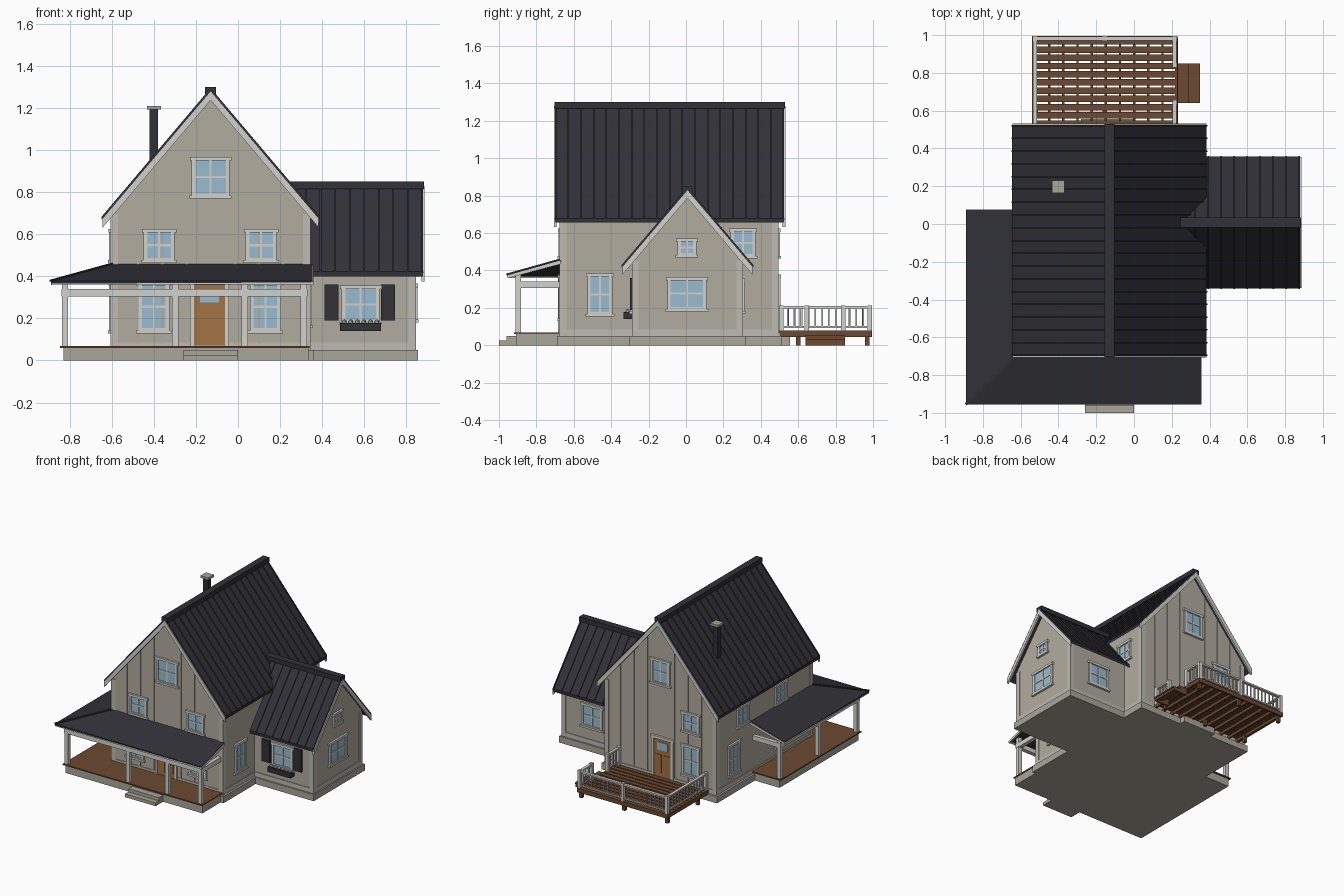
import bpy, bmesh, math
from mathutils import Matrix, Vector

if "Cube" in bpy.data.objects:
    bpy.data.objects.remove(bpy.data.objects["Cube"])


def paint(name, *rgb):
    col = [(c / 255) ** 2.2 for c in rgb] + [1]
    m = bpy.data.materials.new(name)
    m.use_nodes = True
    m.diffuse_color = col
    m.node_tree.nodes["Principled BSDF"].inputs["Base Color"].default_value = col
    return m


WALL = paint("warm grey siding", 176, 171, 158)
BOARD = paint("pale corner board", 188, 185, 176)
TRIM = paint("off white trim", 208, 208, 203)
STONE = paint("foundation stone", 168, 164, 152)
ROOF = paint("charcoal metal roof", 52, 52, 58)
GLASS = paint("pale blue glass", 152, 187, 207)
DOOR = paint("honey wood door", 160, 115, 68)
DECK = paint("brown decking", 108, 74, 52)


def finish(name, bm, mat):
    bmesh.ops.recalc_face_normals(bm, faces=bm.faces)
    me = bpy.data.meshes.new(name)
    bm.to_mesh(me)
    bm.free()
    me.materials.append(mat)
    ob = bpy.data.objects.new(name, me)
    bpy.context.collection.objects.link(ob)
    return ob


def boxes(name, mat, spans, M=Matrix()):
    """One object from boxes given as x0, x1, y0, y1, z0, z1."""
    bm = bmesh.new()
    for x0, x1, y0, y1, z0, z1 in spans:
        mid = Vector((x0 + x1, y0 + y1, z0 + z1)) / 2
        bmesh.ops.create_cube(bm, size=1, matrix=M @ Matrix.Translation(mid)
                              @ Matrix.Diagonal((x1 - x0, y1 - y0, z1 - z0, 1)))
    return finish(name, bm, mat)


def prisms(name, mat, items, M=Matrix()):
    """Extrude x-z profiles along y; items are (profile, y0, y1)."""
    bm = bmesh.new()
    for prof, y0, y1 in items:
        face = bm.faces.new([bm.verts.new(M @ Vector((x, y0, z))) for x, z in prof])
        out = bmesh.ops.extrude_face_region(bm, geom=[face])["geom"]
        shift = M.to_3x3() @ Vector((0, y1 - y0, 0))
        bmesh.ops.translate(bm, vec=shift, verts=[v for v in out if isinstance(v, bmesh.types.BMVert)])
    return finish(name, bm, mat)


def facing(x, y, turn=0):
    return Matrix.Translation((x, y, 0)) @ Matrix.Rotation(math.radians(turn), 4, "Z")


SLOPE = 1.18


def chevron(run, top, depth):
    low = top - run * SLOPE
    return [(-run, low), (0, top), (run, low), (run, low - depth), (0, top - depth), (-run, low - depth)]


def gable_house(name, M, half, run, wall, roof, top):
    """Walls, ribbed roof, ridge cap and barge boards; ridge along local y."""
    apex = top - 0.015
    eave = apex - half * SLOPE
    prisms(name + "_walls", WALL, [([(-half, 0.04), (half, 0.04), (half, eave), (0, apex), (-half, eave)], *wall)], M)
    y0, y1 = roof
    prisms(name + "_roof", ROOF, [(chevron(run, top, 0.022), y0, y1)], M)
    count = round((y1 - y0) / 0.067)
    step = (y1 - y0 - 0.008) / count
    prisms(name + "_roof_seams", ROOF, [(chevron(run + 0.003, top + 0.01, 0.012), y0 + i * step, y0 + i * step + 0.008)
                                        for i in range(count + 1)], M)
    boxes(name + "_ridge_cap", ROOF, [(-0.026, 0.026, y0 - 0.004, y1 + 0.004, top - 0.02, top + 0.015)], M)
    ends = [(chevron(run - 0.002, top - 0.006, 0.042), y0 - 0.006, y0 + 0.008)]
    if name == "main":
        ends.append((ends[0][0], y1 - 0.008, y1 + 0.006))
    prisms(name + "_barge_boards", TRIM, ends, M)
    # corner boards and skirting
    a, b = wall
    t, w = 0.005, 0.03
    boxes(name + "_corner_boards", BOARD,
          [(s * half - (w if s > 0 else t), s * half + (t if s > 0 else w), y - (t if y == a else w),
            y + (w if y == a else t), 0.05, eave - 0.02) for s in (-1, 1) for y in (a, b)], M)
    boxes(name + "_skirting", BOARD, [(-half - t, half + t, a - t, b + t, 0.05, 0.085)], M)


main = facing(-0.13, 0)
wing = facing(0, 0.008, 90)
gable_house("main", main, 0.47, 0.515, (-0.67, 0.49), (-0.70, 0.525), 1.285)
gable_house("wing", wing, 0.293, 0.35, (-0.84, -0.3), (-0.88, -0.25), 0.835)

# vertical battens on the two main gables
battens = []
for i in (-3, -2, -1, 1, 2, 3):
    x = i * 0.115
    for y in (-0.67, 0.49):
        battens.append((x - 0.005, x + 0.005, y - 0.005, y + 0.005, 0.08, 1.25 - abs(x) * SLOPE))
boxes("gable_battens", WALL, battens, main)

# foundations and steps
boxes("foundation", STONE, [(-0.62, 0.36, -0.69, 0.51, 0, 0.05), (0.3, 0.855, -0.302, 0.318, 0, 0.05),
                            (-0.83, 0.335, -0.91, -0.6, 0, 0.06), (-0.83, -0.55, -0.91, 0.05, 0, 0.06),
                            (-0.28, 0, 0.5, 0.555, 0, 0.05)])
boxes("front_steps", STONE, [(-0.26, 0, -1, -0.9, 0, 0.025), (-0.26, 0, -0.96, -0.9, 0, 0.05)])


def window(name, M, w, z0, z1):
    """Glazed window on a wall whose outside is local -y."""
    h, f, d = w / 2, 0.018, -0.012
    mid = (z0 + z1) / 2
    boxes(name + "_glass", GLASS, [(-h + 0.005, h - 0.005, -0.005, 0.005, z0, z1)], M)
    boxes(name + "_frame", TRIM, [
        (-h, -h + f, d, 0, z0, z1), (h - f, h, d, 0, z0, z1), (-h, h, d, 0, z0, z0 + f),
        (-h - 0.01, h + 0.01, d - 0.005, 0, z0 - 0.006, z0 + 0.008),
        (-h - 0.008, h + 0.008, d - 0.003, 0, z1 - f, z1),
        (-0.005, 0.005, -0.009, 0, z0, z1), (-h, h, -0.009, 0, mid - 0.005, mid + 0.005)], M)


def door(name, M):
    boxes(name + "_leaf", DOOR, [(-0.075, 0.075, -0.008, 0, 0.07, 0.36)], M)
    boxes(name + "_panels", DOOR, [(s - 0.025, s + 0.025, -0.012, 0, 0.1, 0.24) for s in (-0.035, 0.035)], M)
    boxes(name + "_glass", GLASS, [(-0.045, 0.045, -0.012, 0, 0.275, 0.335)], M)
    boxes(name + "_frame", TRIM, [(-0.092, -0.073, -0.015, 0, 0.065, 0.375), (0.073, 0.092, -0.015, 0, 0.065, 0.375),
                                  (-0.098, 0.098, -0.017, 0, 0.358, 0.378)], M)


FRONT, BACK, LEFT, RIGHT = -0.67, 0.49, 0.34, -0.60
LOW, HIGH = (0.135, 0.375), (0.47, 0.625)
window("front_gable_window", facing(-0.13, FRONT), 0.18, 0.775, 0.968)
window("back_gable_window", facing(-0.13, BACK, 180), 0.16, 0.775, 0.968)
for side, x in (("right", -0.375), ("left", 0.11)):
    window("front_upper_" + side, facing(x, FRONT), 0.148, *HIGH)
for side, x in (("right", -0.4), ("left", 0.13)):
    window("front_lower_" + side, facing(x, FRONT), 0.148, *LOW)
window("back_upper", facing(-0.387, BACK, 180), 0.148, *HIGH)
window("back_lower", facing(-0.387, BACK, 180), 0.148, *LOW)
window("left_lower", facing(LEFT, -0.46, 90), 0.135, 0.16, 0.385)
window("left_upper", facing(LEFT, 0.305, 90), 0.135, *HIGH)
for y in (0.17, -0.29):
    window("right_upper", facing(RIGHT, y, -90), 0.135, *HIGH)
for y in (0.28, -0.29):
    window("right_lower", facing(RIGHT, y, -90), 0.135, *LOW)
window("wing_front", facing(0.583, -0.285), 0.18, 0.175, 0.357)
window("wing_back", facing(0.583, 0.301, 180), 0.18, 0.175, 0.357)
window("wing_side", facing(0.84, 0.005, 90), 0.21, 0.187, 0.365)
window("wing_attic", facing(0.84, 0.005, 90), 0.1, 0.475, 0.572)
door("front_door", facing(-0.135, FRONT))
door("back_door", facing(-0.15, BACK, 180))

# shutters and flower box
boxes("shutters", ROOF, [(0.41, 0.478, -0.3, -0.28, 0.19, 0.36), (0.68, 0.747, -0.3, -0.28, 0.19, 0.36)])
boxes("flower_box", ROOF, [(0.485, 0.68, -0.335, -0.285, 0.14, 0.178)])
bm = bmesh.new()
for i in range(6):
    bmesh.ops.create_icosphere(bm, subdivisions=1, radius=0.013,
                               matrix=Matrix.Translation((0.505 + i * 0.031, -0.312, 0.182)))
finish("flowers", bm, TRIM)

# chimney
boxes("chimney", ROOF, [(-0.42, -0.38, 0.177, 0.217, 0.85, 1.195)])
boxes("chimney_cap", STONE, [(-0.433, -0.367, 0.164, 0.23, 1.192, 1.21)])

# wrap-around porch
boxes("porch_floor", DECK, [(-0.845, 0.34, -0.92, -0.66, 0.06, 0.069), (-0.845, -0.59, -0.92, 0.06, 0.06, 0.069)])
EAVE, TOP = 0.378, 0.458
spots = [(-0.89, -0.955, EAVE), (0.355, -0.955, EAVE), (0.355, FRONT, TOP), (RIGHT, FRONT, TOP),
         (RIGHT, 0.075, TOP), (-0.89, 0.075, EAVE)]
bm = bmesh.new()
v = [bm.verts.new(p) for p in spots]
bm.faces.new(v[:4])
bm.faces.new((v[0], v[3], v[4], v[5]))
solid = finish("porch_roof", bm, ROOF).modifiers.new("thickness", "SOLIDIFY")
solid.thickness, solid.offset = 0.012, -1
boxes("porch_eave_trim", TRIM, [(-0.885, 0.352, -0.953, -0.943, 0.36, 0.373), (-0.888, -0.878, -0.95, 0.072, 0.36, 0.373)])
prisms("porch_right_rake", TRIM, [([(-0.89, 0.374), (RIGHT, 0.454), (RIGHT, 0.434), (-0.89, 0.358)], 0.066, 0.078)])
prisms("porch_left_rake", TRIM, [([(-0.955, 0.374), (FRONT, 0.454), (FRONT, 0.434), (-0.955, 0.358)], -0.358, -0.346)],
       facing(0, 0, 90))
spine = [Vector(spots[0]), Vector(spots[3])]
run = spine[1] - spine[0]
boxes("porch_hip_cap", ROOF, [(0, run.length, -0.008, 0.008, -0.004, 0.005)],
      Matrix.Translation(spine[0]) @ run.to_track_quat("X", "Z").to_matrix().to_4x4())
boxes("porch_beams", TRIM, [(-0.84, 0.33, -0.912, -0.88, 0.305, 0.34), (-0.84, -0.808, -0.912, 0.05, 0.305, 0.34),
                            (0.298, 0.328, -0.9, FRONT, 0.305, 0.34), (-0.83, RIGHT, 0.02, 0.05, 0.305, 0.34)])
stands = [(x, -0.896) for x in (-0.822, -0.298, 0.032, 0.312)] + [(-0.822, y) for y in (-0.43, 0.033)]
boxes("porch_posts", TRIM, [(x - 0.015, x + 0.015, y - 0.015, y + 0.015, 0.065, 0.385 if y < 0 else 0.36)
                            for x, y in stands])

# back deck
boxes("deck_boards", DECK, [(-0.54, 0.23, 0.515 + i * 0.0435, 0.549 + i * 0.0435, 0.066, 0.078) for i in range(11)])
boxes("deck_joists", DECK, [(-0.53 + i * 0.075, -0.518 + i * 0.075, 0.5, 0.985, 0.045, 0.067) for i in range(11)])
boxes("deck_rim", DECK, [(-0.54, 0.23, 0.983, 0.995, 0.045, 0.078), (-0.54, -0.528, 0.5, 0.995, 0.045, 0.078),
                         (0.218, 0.23, 0.5, 0.995, 0.045, 0.078)])
boxes("deck_legs", DECK, [(x - 0.012, x + 0.012, y - 0.012, y + 0.012, 0, 0.06)
                          for x in (-0.52, -0.155, 0.21) for y in (0.6, 0.968)])
boxes("deck_stairs", DECK, [(0.225, 0.292, 0.64, 0.85, 0.045, 0.055), (0.285, 0.35, 0.64, 0.85, 0.02, 0.03)]
      + [(0.225, x1, y, y + 0.012, 0, z) for y in (0.64, 0.838) for x1, z in ((0.29, 0.047), (0.345, 0.022))]
      + [(0.28, 0.287, 0.64, 0.85, 0.02, 0.046), (0.338, 0.345, 0.64, 0.85, 0, 0.021)])


def railing(name, start, end):
    way = Vector(end) - Vector(start)
    n = max(2, round(way.length / 0.035))
    M = facing(*start, math.degrees(math.atan2(way.y, way.x)))
    size = way.length
    boxes(name, TRIM, [(0, size, -0.011, 0.011, 0.197, 0.209), (0, size, -0.006, 0.006, 0.092, 0.102)]
          + [(k * size / n - 0.004, k * size / n + 0.004, -0.004, 0.004, 0.095, 0.2) for k in range(1, n)]
          + [(k - 0.012, k + 0.012, -0.012, 0.012, 0.07, 0.214) for k in (0, size)], M)


railing("railing_right", (-0.525, 0.51), (-0.525, 0.982))
railing("railing_back_a", (-0.525, 0.982), (-0.155, 0.982))
railing("railing_back_b", (-0.155, 0.982), (0.215, 0.982))
railing("railing_stair_a", (0.215, 0.51), (0.215, 0.645))
railing("railing_stair_b", (0.215, 0.84), (0.215, 0.982))
